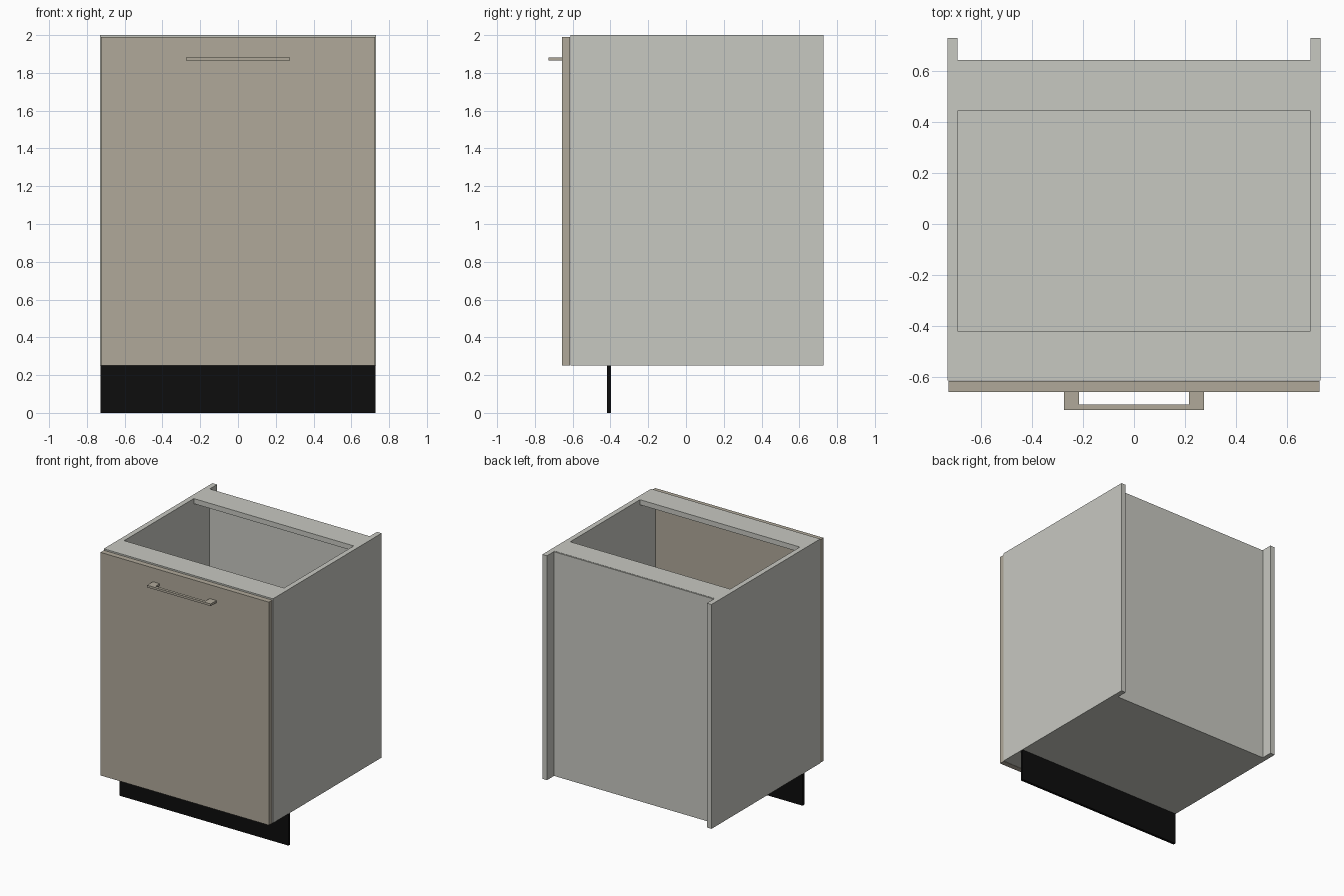
import bpy

if "Cube" in bpy.data.objects:
    bpy.data.objects.remove(bpy.data.objects["Cube"])


def material(name, rgb):
    m = bpy.data.materials.new(name)
    m.diffuse_color = (*rgb, 1)
    m.use_nodes = True
    m.node_tree.nodes["Principled BSDF"].inputs["Base Color"].default_value = m.diffuse_color
    return m


GREY = material("light grey", (0.575, 0.58, 0.535))
BEIGE = material("warm beige", (0.434, 0.397, 0.323))
BLACK = material("black", (0.004, 0.004, 0.004))


def box(name, x, y, z, mat):
    """Box from (min, max) ranges on each axis."""
    bpy.ops.mesh.primitive_cube_add(size=1, location=[(a + b) / 2 for a, b in (x, y, z)])
    o = bpy.context.object
    o.name = name
    o.scale = [b - a for a, b in (x, y, z)]
    bpy.ops.object.transform_apply(location=False, rotation=False, scale=True)
    o.data.materials.append(mat)
    return o


W, IN = 0.73, 0.69          # outer and inner half widths
BOT, TOP, T = 0.25, 2.0, 0.04
FRONT, BACK = -0.612, 0.728

# carcass
box("left_side", (-W, -IN), (FRONT, BACK), (BOT, TOP), GREY)
box("right_side", (IN, W), (FRONT, BACK), (BOT, TOP), GREY)
box("bottom_panel", (-IN, IN), (FRONT, 0.633), (BOT, BOT + T), GREY)
box("back_panel", (-IN, IN), (0.633, 0.641), (BOT, TOP - 0.002), GREY)
box("front_rail", (-IN, IN), (FRONT, -0.418), (TOP - T, TOP), GREY)
box("back_rail", (-IN, IN), (0.441, 0.633), (TOP - T, TOP), GREY)

# door and plinth
box("door", (-0.726, 0.726), (-0.657, -0.615), (BOT, 1.99), BEIGE)
box("plinth", (-0.728, 0.728), (-0.418, -0.397), (0, BOT), BLACK)

# handle: one U-shaped outline, extruded upwards
outline = [(-0.274, -0.657), (-0.274, -0.728), (0.274, -0.728), (0.274, -0.657),
           (0.216, -0.657), (0.216, -0.706), (-0.216, -0.706), (-0.216, -0.657)]
n = len(outline)
verts = [(x, y, z) for z in (1.865, 1.882) for x, y in outline]
faces = [list(range(n))[::-1], list(range(n, 2 * n))]
faces += [[i, (i + 1) % n, (i + 1) % n + n, i + n] for i in range(n)]
mesh = bpy.data.meshes.new("handle")
mesh.from_pydata(verts, [], faces)
mesh.materials.append(BEIGE)
bpy.context.collection.objects.link(bpy.data.objects.new("handle", mesh))
